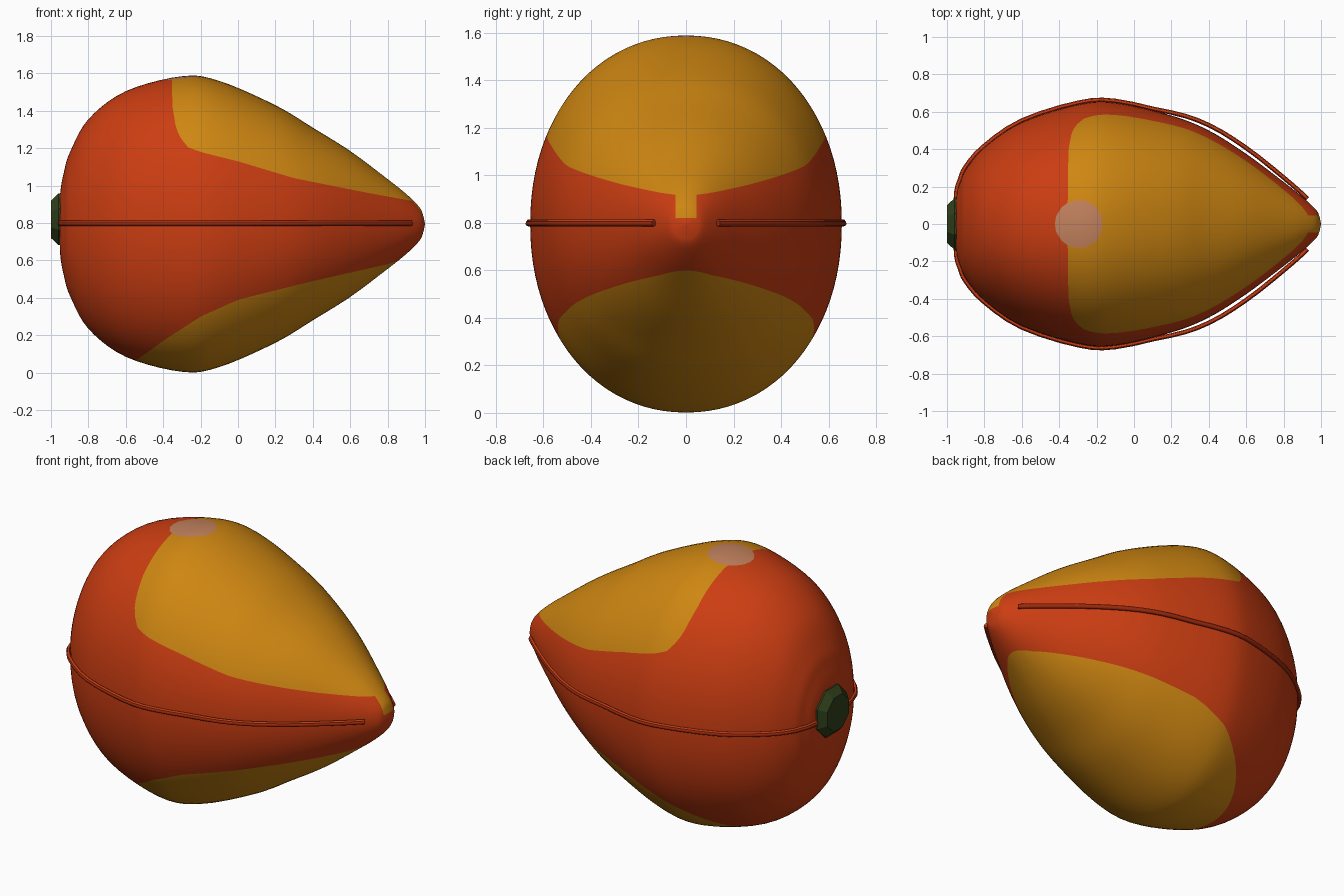
import bpy
import bmesh
import math
from mathutils import Vector

default_cube = bpy.data.objects.get("Cube")
if default_cube:
    bpy.data.objects.remove(default_cube, do_unlink=True)

MID = 0.795


def make_material(name, color):
    material = bpy.data.materials.new(name)
    material.use_nodes = True
    material.diffuse_color = (*color, 1)
    material.node_tree.nodes["Principled BSDF"].inputs["Base Color"].default_value = (*color, 1)
    return material


red = make_material("skin red", (0.6, 0.047, 0.006))
yellow = make_material("patch yellow", (0.62, 0.24, 0.006))
tan = make_material("pale tan", (0.54, 0.22, 0.11))
green = make_material("stem green", (0.03, 0.05, 0.01))
dark_red = make_material("seam red", (0.34, 0.022, 0.004))

# Half height and half width of the body along its length
PROFILE = [Vector(p) for p in (
    (-0.955, 0, 0), (-0.95, 0.17, 0.15), (-0.93, 0.28, 0.22), (-0.9, 0.38, 0.29),
    (-0.8, 0.56, 0.41), (-0.6, 0.71, 0.545), (-0.3, 0.79, 0.64), (-0.1, 0.765, 0.65),
    (0.2, 0.635, 0.58), (0.4, 0.515, 0.5), (0.6, 0.39, 0.375), (0.8, 0.24, 0.225),
    (0.9, 0.16, 0.145), (0.97, 0.09, 0.08), (0.99, 0.045, 0.045), (1, 0, 0))]

# Patch edges: height against length
UPPER_EDGE = ((-0.355, 1.6), (-0.35, 1.42), (-0.33, 1.3), (-0.28, 1.21), (-0.2, 1.18),
              (0, 1.13), (0.3, 1.04), (0.7, 0.96), (0.95, 0.915), (1, 0.91))
LOWER_EDGE = ((-0.58, 0.04), (-0.4, 0.17), (-0.2, 0.3), (0, 0.39),
              (0.4, 0.49), (0.8, 0.58), (0.95, 0.63))


def smooth_path(points, steps):
    """Catmull-Rom curve through the points."""
    path = []
    for i in range(len(points) - 1):
        a, b = points[max(i - 1, 0)], points[i]
        c, d = points[i + 1], points[min(i + 2, len(points) - 1)]
        for k in range(steps):
            t = k / steps
            path.append(0.5 * (2 * b + (c - a) * t + (2 * a - 5 * b + 4 * c - d) * t ** 2
                               + (3 * b - a - 3 * c + d) * t ** 3))
    return path + [points[-1]]


def height_on(edge, x):
    for (x1, z1), (x2, z2) in zip(edge, edge[1:]):
        if x1 <= x <= x2:
            return z1 + (z2 - z1) * (x - x1) / (x2 - x1)
    return None


def region(p):
    """Material slot of a point on the body."""
    if p.z > MID and math.hypot(p.x + 0.295, p.y) < 0.128:
        return 2
    upper, lower = height_on(UPPER_EDGE, p.x), height_on(LOWER_EDGE, p.x)
    if upper is not None and p.z > upper:
        return 1
    if p.x > 0.9 and p.z > 0.82 and abs(p.y) < 0.045:
        return 1
    if lower is not None and p.z < lower:
        return 1
    return 0


def squarish(value):
    return math.copysign(abs(value) ** 0.95, value)


def add_object(name, bm, materials):
    mesh = bpy.data.meshes.new(name)
    bmesh.ops.recalc_face_normals(bm, faces=bm.faces)
    bm.to_mesh(mesh)
    bm.free()
    for material in materials:
        mesh.materials.append(material)
    obj = bpy.data.objects.new(name, mesh)
    bpy.context.collection.objects.link(obj)
    return obj


def cut_along_regions(bm):
    """Split edges where the colour changes and join the new points."""
    new_verts = []
    for edge in list(bm.edges):
        start, end = edge.verts
        first = region(start.co)
        if first == region(end.co):
            continue
        low, high = 0.0, 1.0
        for _ in range(14):
            middle = (low + high) / 2
            if region(start.co.lerp(end.co, middle)) == first:
                low = middle
            else:
                high = middle
        _, vert = bmesh.utils.edge_split(edge, start, min(max(low, 0.02), 0.98))
        new_verts.append(vert)
    bmesh.ops.connect_verts(bm, verts=new_verts)


# Body: oval rings swept along its length
SIDES = 96
bm = bmesh.new()
rings = []
for x, h, w in smooth_path(PROFILE, 5):
    ring = []
    for i in range(SIDES):
        angle = math.tau * i / SIDES
        ring.append(bm.verts.new((x, w * squarish(math.cos(angle)),
                                  MID + h * squarish(math.sin(angle)))))
    rings.append(ring)
for one, two in zip(rings, rings[1:]):
    for i in range(SIDES):
        j = (i + 1) % SIDES
        bm.faces.new((one[i], one[j], two[j], two[i]))
bmesh.ops.remove_doubles(bm, verts=bm.verts, dist=0.0005)
cut_along_regions(bm)
for face in bm.faces:
    face.smooth = True
    face.material_index = region(face.calc_center_median())
add_object("fruit_body", bm, (red, yellow, tan))

# Seam: thin raised bands around the middle, a dark core between red lips
side = [(x, w + 0.008 + 0.024 * max(0, math.sin(math.pi * (x - 0.1) / 0.9)))
        for x, h, w in smooth_path(PROFILE, 3) if x < 0.985 and w > 0.1]
outline = [(x, w) for x, w in reversed(side)] + [(x, -w) for x, w in side]
for name, z, thickness, material in (("seam_core", 0.797, 0.012, dark_red),
                                     ("seam_lip", 0.807, 0.007, red)):
    curve = bpy.data.curves.new(name, "CURVE")
    curve.dimensions = "3D"
    curve.bevel_depth = thickness
    curve.bevel_resolution = 2
    curve.use_fill_caps = True
    spline = curve.splines.new("POLY")
    spline.points.add(len(outline) - 1)
    for point, (x, y) in zip(spline.points, outline):
        point.co = (x, y, z, 1)
    curve.materials.append(material)
    bpy.context.collection.objects.link(bpy.data.objects.new(name, curve))

# Stem: short eight-sided stub at the blunt end
bm = bmesh.new()
loops = []
for x, radius in ((-0.92, 0.145), (-0.96, 0.145), (-1, 0.105)):
    loops.append([bm.verts.new((x, radius * math.cos(math.tau * (i + 0.5) / 8) * 1.03,
                                0.82 + radius * math.sin(math.tau * (i + 0.5) / 8) * 1.03))
                  for i in range(8)])
for one, two in zip(loops, loops[1:]):
    for i in range(8):
        j = (i + 1) % 8
        bm.faces.new((one[i], one[j], two[j], two[i]))
bm.faces.new(loops[0])
bm.faces.new(loops[-1])
add_object("stem", bm, (green,))
